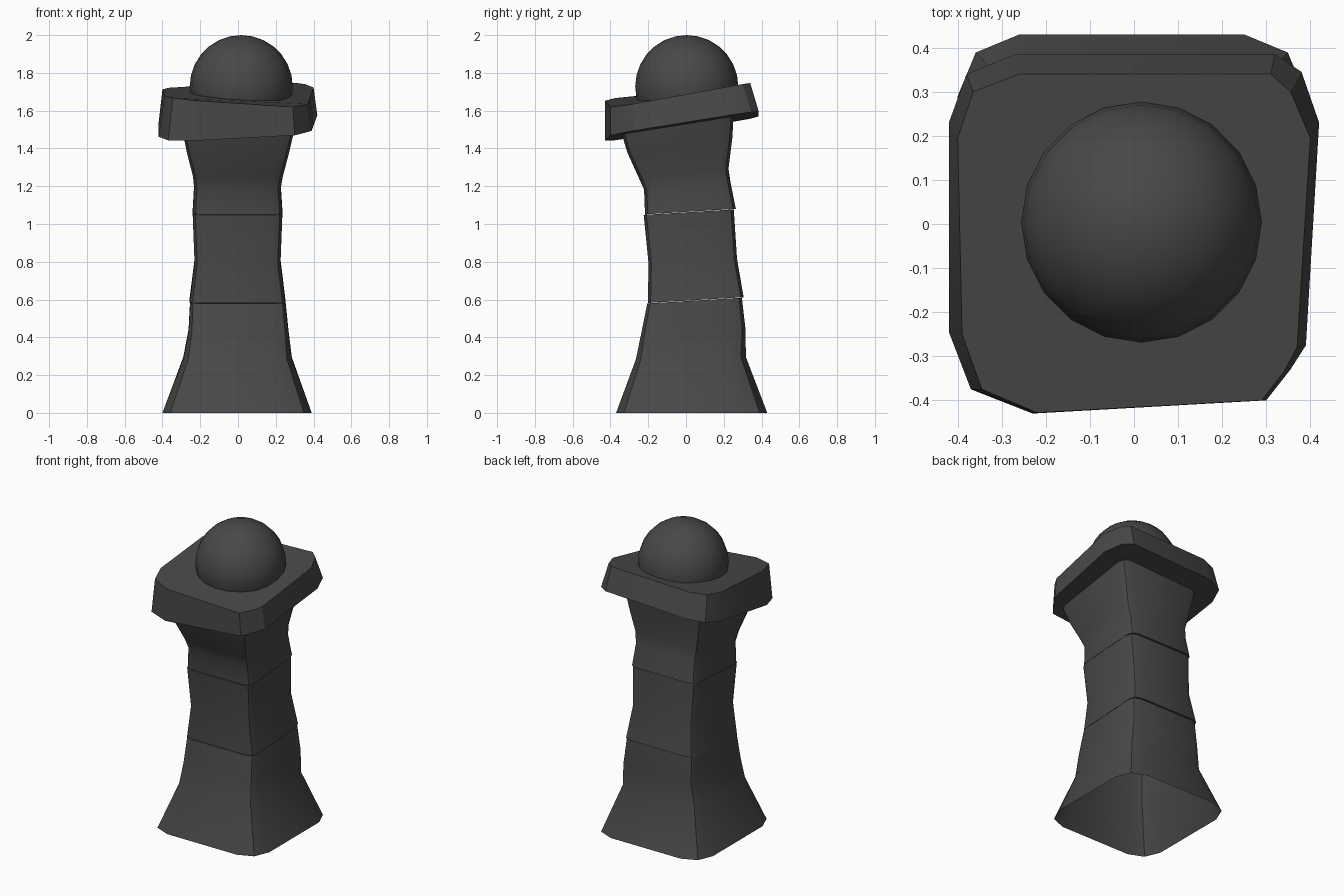
import bpy, math

cube = bpy.data.objects.get("Cube")
if cube:
    bpy.data.objects.remove(cube)

stone = bpy.data.materials.new("dark_grey")
stone.use_nodes = True
colour = (0.065, 0.065, 0.065, 1)
stone.diffuse_color = colour
stone.node_tree.nodes["Principled BSDF"].inputs["Base Color"].default_value = colour


def rounded_ring(x0, x1, y0, y1, r):
    """Rectangle outline whose corners are rounded in two steps."""
    points = []
    corners = [(x1 - r, y1 - r), (x0 + r, y1 - r), (x0 + r, y0 + r), (x1 - r, y0 + r)]
    for i, (cx, cy) in enumerate(corners):
        for step in range(3):
            a = math.radians(90 * i + 45 * step)
            points.append((cx + r * math.cos(a), cy + r * math.sin(a)))
    return points


def finish(obj, angle):
    obj.data.materials.append(stone)
    bpy.ops.object.select_all(action='DESELECT')
    obj.select_set(True)
    bpy.context.view_layer.objects.active = obj
    bpy.ops.object.shade_smooth_by_angle(angle=math.radians(angle))


def loft(name, rings, angle=35, bottom=True):
    """Skin between rings of equal point count and cap the ends."""
    n = len(rings[0])
    verts = [p for ring in rings for p in ring]
    faces = [(k * n + i, k * n + (i + 1) % n, (k + 1) * n + (i + 1) % n, (k + 1) * n + i)
             for k in range(len(rings) - 1) for i in range(n)]
    faces.append(tuple(range(len(verts) - n, len(verts))))
    if bottom:
        faces.append(tuple(reversed(range(n))))
    mesh = bpy.data.meshes.new(name)
    mesh.from_pydata(verts, [], faces)
    obj = bpy.data.objects.new(name, mesh)
    bpy.context.collection.objects.link(obj)
    finish(obj, angle)


def section(z, slope, x0, x1, y0, y1, r):
    return [(x, y, z + slope * y) for x, y in rounded_ring(x0, x1, y0, y1, r)]


# Flared foot, open underneath
loft("flared_base", [
    section(0, 0, -.40, .39, -.37, .43, .14),
    section(.29, .02, -.29, .285, -.265, .317, .09),
    section(.43, .04, -.262, .267, -.237, .315, .06),
    section(.592, .06, -.253, .25, -.205, .296, .05)], bottom=False)

# Slightly waisted middle block
loft("middle_block", [
    section(.594, .06, -.256, .25, -.202, .305, .05),
    section(.80, .06, -.23, .225, -.198, .27, .05),
    section(1.062, .06, -.24, .235, -.224, .253, .05)])

# Upper block, widening into the cap
loft("upper_block", [
    section(1.064, .06, -.24, .235, -.217, .264, .05),
    section(1.20, .08, -.232, .226, -.222, .236, .05),
    section(1.27, .10, -.238, .237, -.25, .225, .05),
    section(1.42, .14, -.272, .272, -.31, .245, .05),
    section(1.53, .16, -.292, .295, -.34, .252, .05)])

# Tilted, uneven cap slab
lower = [(.42, .23), (.38, .345), (.32, .385), (-.27, .385), (-.38, .34), (-.42, .23),
         (-.42, -.245), (-.37, -.375), (-.23, -.43), (.30, -.40), (.355, -.33), (.39, -.275)]
upper = [(.40, .195), (.355, .30), (.31, .34), (-.26, .34), (-.365, .30), (-.40, .195),
         (-.39, -.25), (-.345, -.375), (-.22, -.428), (.29, -.40), (.34, -.335), (.37, -.28)]
loft("cap_slab", [
    [(x, y, 1.52 + .16 * y + .045 * x) for x, y in lower],
    [(x, y, 1.692 + .13 * y - .015 * x + .14 * x * y) for x, y in upper]], angle=25)

# Ball on top
bpy.ops.mesh.primitive_uv_sphere_add(segments=20, ring_count=14, radius=.273,
                                     location=(.017, .004, 1.727))
ball = bpy.context.object
ball.name = "top_ball"
finish(ball, 40)
